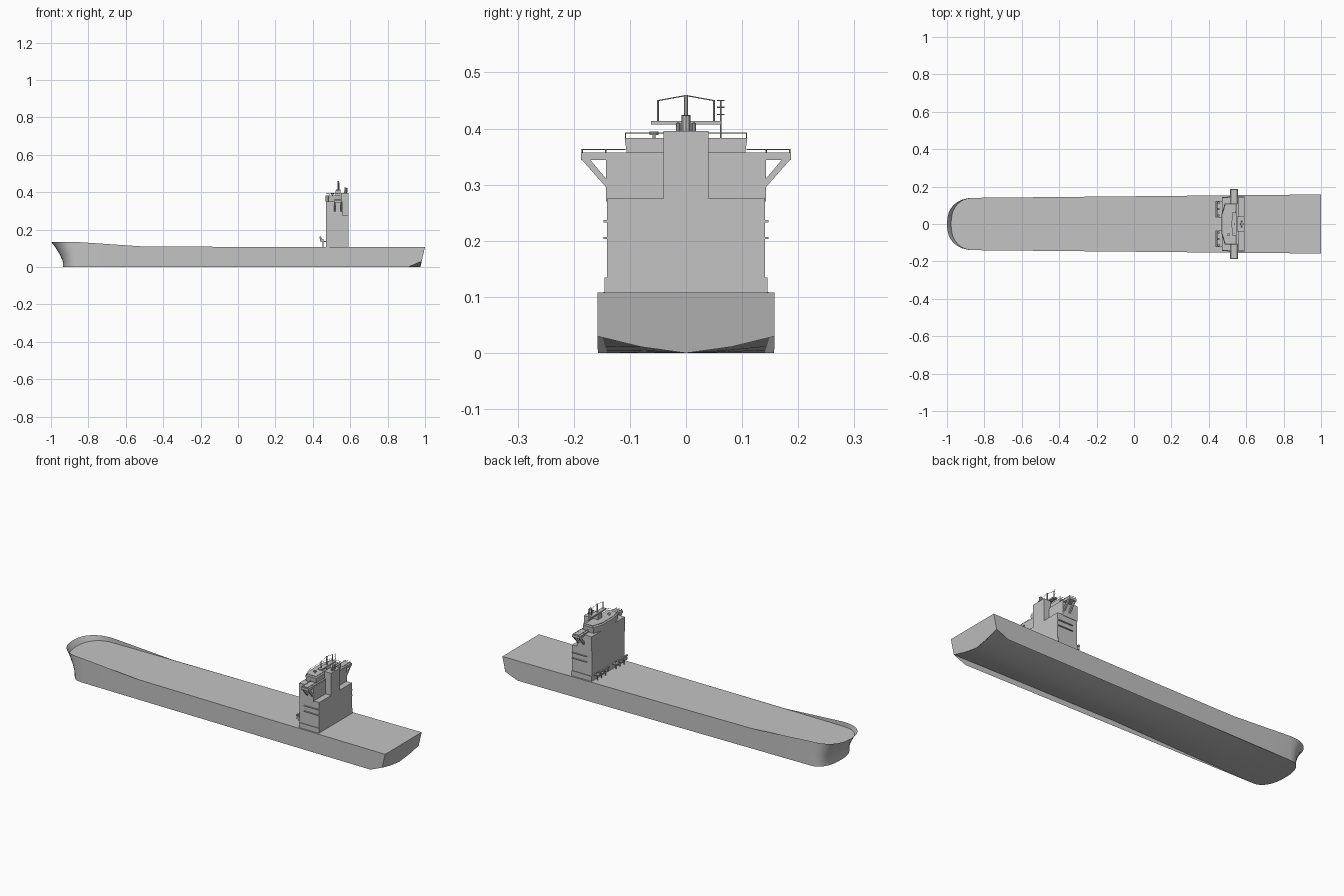
import bpy, bmesh, math
from mathutils import Vector

if "Cube" in bpy.data.objects:
    bpy.data.objects.remove(bpy.data.objects["Cube"])

grey = bpy.data.materials.new("plain_grey")
grey.use_nodes = True
COLOUR = (0.55, 0.55, 0.55, 1)
grey.diffuse_color = COLOUR
grey.node_tree.nodes["Principled BSDF"].inputs["Base Color"].default_value = COLOUR


def finish(name, bm, smooth=None):
    bmesh.ops.remove_doubles(bm, verts=bm.verts, dist=0.0002)
    bmesh.ops.recalc_face_normals(bm, faces=bm.faces)
    mesh = bpy.data.meshes.new(name)
    bm.to_mesh(mesh)
    bm.free()
    ob = bpy.data.objects.new(name, mesh)
    bpy.context.collection.objects.link(ob)
    mesh.materials.append(grey)
    if smooth:
        bpy.ops.object.select_all(action="DESELECT")
        ob.select_set(True)
        bpy.context.view_layer.objects.active = ob
        bpy.ops.object.shade_smooth_by_angle(angle=math.radians(smooth))
    return ob


def box(name, x, y, z):
    """Box from (min, max) pairs on each axis."""
    bm = bmesh.new()
    bmesh.ops.create_cube(bm, size=1)
    for v in bm.verts:
        v.co = [lo + (c + 0.5) * (hi - lo) for c, (lo, hi) in zip(v.co, (x, y, z))]
    return finish(name, bm)


def both_sides(name, x, y, z):
    box(name + "_left", x, y, z)
    box(name + "_right", x, (-y[1], -y[0]), z)


def rod(name, a, b, r, sides=6):
    a, b = Vector(a), Vector(b)
    bm = bmesh.new()
    bmesh.ops.create_cone(bm, cap_ends=True, segments=sides, radius1=r, radius2=r, depth=(b - a).length)
    bm.transform((b - a).to_track_quat("Z", "Y").to_matrix().to_4x4())
    bmesh.ops.translate(bm, verts=bm.verts, vec=(a + b) / 2)
    return finish(name, bm, 40)


def prism(name, outline, z0, z1, flare=1.0):
    """Upright prism from a plan outline, the top widened by flare."""
    bm = bmesh.new()
    low = [bm.verts.new((x, y, z0)) for x, y in outline]
    high = [bm.verts.new((x, y * flare, z1)) for x, y in outline]
    bm.faces.new(low)
    bm.faces.new(high)
    for i in range(len(low)):
        j = (i + 1) % len(low)
        bm.faces.new((low[i], low[j], high[j], high[i]))
    return finish(name, bm)


# Hull: waterline outlines lofted from the keel to the rail
DECK = 0.108
SHOULDER = -0.85
STATIONS = (-0.7, -0.5, 0.0, 0.5)


def half_width(x):
    return 0.14 + 0.018 * (x - SHOULDER) / (1 - SHOULDER)


def rail_height(x):
    t = min(1, max(0, (-0.48 - x) / 0.37))
    return DECK + 0.025 * t + 0.013 * max(0, SHOULDER - x)


def outline(bow, stern, z):
    pts = []
    for i in range(9):
        a = math.pi / 2 * i / 8
        x = SHOULDER - bow * math.cos(a) ** 0.85
        pts.append((x, 0.14 * math.sin(a) ** 0.85, z))
    pts += [(x, half_width(x), z) for x in STATIONS]
    pts.append((0.91, half_width(0.91), z))
    pts.append((stern, half_width(stern), z))
    return pts


levels = [outline(0.086, 0.91, 0), outline(0.087, 0.982, 0.03),
          outline(0.102, 0.99, 0.065), outline(0.128, 1.0, DECK)]
levels.append([(x, y, rail_height(x)) for x, y, z in outline(0.15, 1.0, 0)])

bm = bmesh.new()
for side in (1, -1):
    rows = [[bm.verts.new((x, y * side, z)) for x, y, z in row] for row in levels]
    for low, high in zip(rows, rows[1:]):
        for i in range(len(low) - 1):
            quad = (low[i], low[i + 1], high[i + 1], high[i])
            if len({tuple(round(c, 4) for c in v.co) for v in quad}) == 4:
                bm.faces.new(quad)
            elif len({tuple(round(c, 4) for c in v.co) for v in quad}) == 3:
                seen = {tuple(round(c, 4) for c in v.co): v for v in quad}
                bm.faces.new(list(seen.values()))
finish("hull_sides", bm, 35)


def sheet(name, half):
    """Flat face between the two sides of a half outline."""
    bm = bmesh.new()
    full = half + [(x, -y, z) for x, y, z in reversed(half)]
    ring = [p for i, p in enumerate(full) if (Vector(p) - Vector(full[i - 1])).length > 0.0002]
    bm.faces.new([bm.verts.new(p) for p in ring])
    return finish(name, bm)


sheet("deck", levels[3])
sheet("transom", [(1.0, 0.158, DECK), (0.982, 0.158, 0.03), (0.978, 0.08, 0.011), (0.975, 0, 0)])
sheet("bow_bottom", levels[0][:9])

# Shallow vee bottom between the side skirts, flattening towards the bow
bm = bmesh.new()
previous = None
for x in (SHOULDER,) + STATIONS + (0.8, 0.982):
    rise = min(1, (x - SHOULDER) / 0.9)
    row = []
    for t in (-1, -0.5, 0, 0.5, 1):
        z = rise * (0.03 if abs(t) == 1 else 0.011 * abs(t) * 2)
        px = 0.975 + 0.23 * z if x > 0.95 else x
        row.append(bm.verts.new((px, t * half_width(x), z)))
    if previous:
        for i in range(4):
            bm.faces.new((previous[i], previous[i + 1], row[i + 1], row[i]))
    previous = row
finish("vee_bottom", bm, 35)

# Accommodation block
box("house_base", (0.47, 0.59), (-0.145, 0.145), (0.1, 0.135))
box("house_lower", (0.47, 0.59), (-0.141, 0.141), (0.13, 0.275))
box("house_upper", (0.47, 0.558), (-0.143, 0.143), (0.27, 0.351))
box("engine_casing", (0.55, 0.59), (-0.04, 0.04), (0.27, 0.396))
for n, z in enumerate((0.205, 0.235)):
    both_sides("side_ledge_%d" % n, (0.5, 0.59), (0.14, 0.147), (z - 0.002, z + 0.002))

# Bridge with its wings, brackets and rails
bridge = [(0.468, 0.05), (0.485, 0.105), (0.548, 0.105)]
prism("bridge", bridge + [(x, -y) for x, y in reversed(bridge)], 0.35, 0.383, 1.04)
box("bridge_wings", (0.513, 0.557), (-0.187, 0.187), (0.344, 0.357))
for side, tag in ((1, "left"), (-1, "right")):
    for x in (0.518, 0.552):
        bm = bmesh.new()
        profile = ((0.187, 0.346), (0.172, 0.346), (0.141, 0.309), (0.141, 0.294))
        face = bm.faces.new([bm.verts.new((x - 0.004, y * side, z)) for y, z in profile])
        out = bmesh.ops.extrude_face_region(bm, geom=[face])["geom"]
        bmesh.ops.translate(bm, verts=[v for v in out if isinstance(v, bmesh.types.BMVert)], vec=(0.008, 0, 0))
        finish("wing_bracket_" + tag, bm)
        rod("wing_rail_" + tag, (x, 0.108 * side, 0.363), (x, 0.186 * side, 0.363), 0.001, 4)
        for y in (0.143, 0.185):
            rod("wing_post_" + tag, (x, y * side, 0.355), (x, y * side, 0.363), 0.001, 4)
    rod("wing_end_rail_" + tag, (0.518, 0.186 * side, 0.363), (0.552, 0.186 * side, 0.363), 0.001, 4)
    rod("roof_rail_" + tag, (0.488, 0.108 * side, 0.392), (0.547, 0.108 * side, 0.392), 0.001, 4)
    for x in (0.488, 0.547):
        rod("roof_post_" + tag, (x, 0.108 * side, 0.381), (x, 0.108 * side, 0.392), 0.001, 4)
    rod("roof_front_rail_" + tag, (0.47, 0.05 * side, 0.392), (0.488, 0.108 * side, 0.392), 0.001, 4)
    rod("roof_back_rail_" + tag, (0.547, 0.04 * side, 0.392), (0.547, 0.108 * side, 0.392), 0.001, 4)
rod("roof_front_rail", (0.47, -0.05, 0.392), (0.47, 0.05, 0.392), 0.001, 4)

# Radar mast, aerials and roof fittings
box("mast_base", (0.52, 0.548), (-0.018, 0.018), (0.38, 0.408))
box("mast_platform", (0.525, 0.548), (-0.062, 0.062), (0.407, 0.414))
rod("mast", (0.537, 0, 0.38), (0.537, 0, 0.46), 0.004, 8)
for y in (-0.05, 0.05):
    rod("aerial_pole", (0.537, y, 0.41), (0.537, y, 0.451), 0.0018)
    rod("mast_stay", (0.537, 0, 0.459), (0.537, y, 0.45), 0.001, 4)
rod("whip_aerial", (0.545, 0.062, 0.38), (0.545, 0.062, 0.451), 0.0015)
for z in (0.425, 0.438, 0.45):
    rod("whip_crossbar", (0.545, 0.055, z), (0.545, 0.069, z), 0.001, 4)
rod("compass_stand", (0.505, -0.057, 0.38), (0.505, -0.057, 0.393), 0.003)
rod("compass_top", (0.505, -0.057, 0.389), (0.505, -0.057, 0.395), 0.008, 10)

# Exhaust pipes on the casing
for y in (-0.014, 0, 0.014):
    rod("exhaust_pipe", (0.575, y, 0.39), (0.578, y, 0.424 if y == 0 else 0.41), 0.008 if y == 0 else 0.004, 8)

# Platform and handling gear ahead of the house
for side, tag in ((1, "left"), (-1, "right")):
    lo, hi = sorted((0.035 * side, 0.122 * side))
    box("gear_platform_" + tag, (0.447, 0.471), (lo, hi), (0.133, 0.138))
    box("gear_beam_" + tag, (0.437, 0.445), (lo, hi), (0.153, 0.162))
    for y in (0.045, 0.08, 0.114):
        rod("gear_post_" + tag, (0.455, y * side, DECK), (0.455, y * side, 0.135), 0.003)
        rod("gear_arm_" + tag, (0.455, y * side, 0.135), (0.441, y * side, 0.158), 0.003)
        box("gear_unit_" + tag, (0.438, 0.456), sorted((y * side - 0.006, y * side + 0.006)), (0.136, 0.15))
